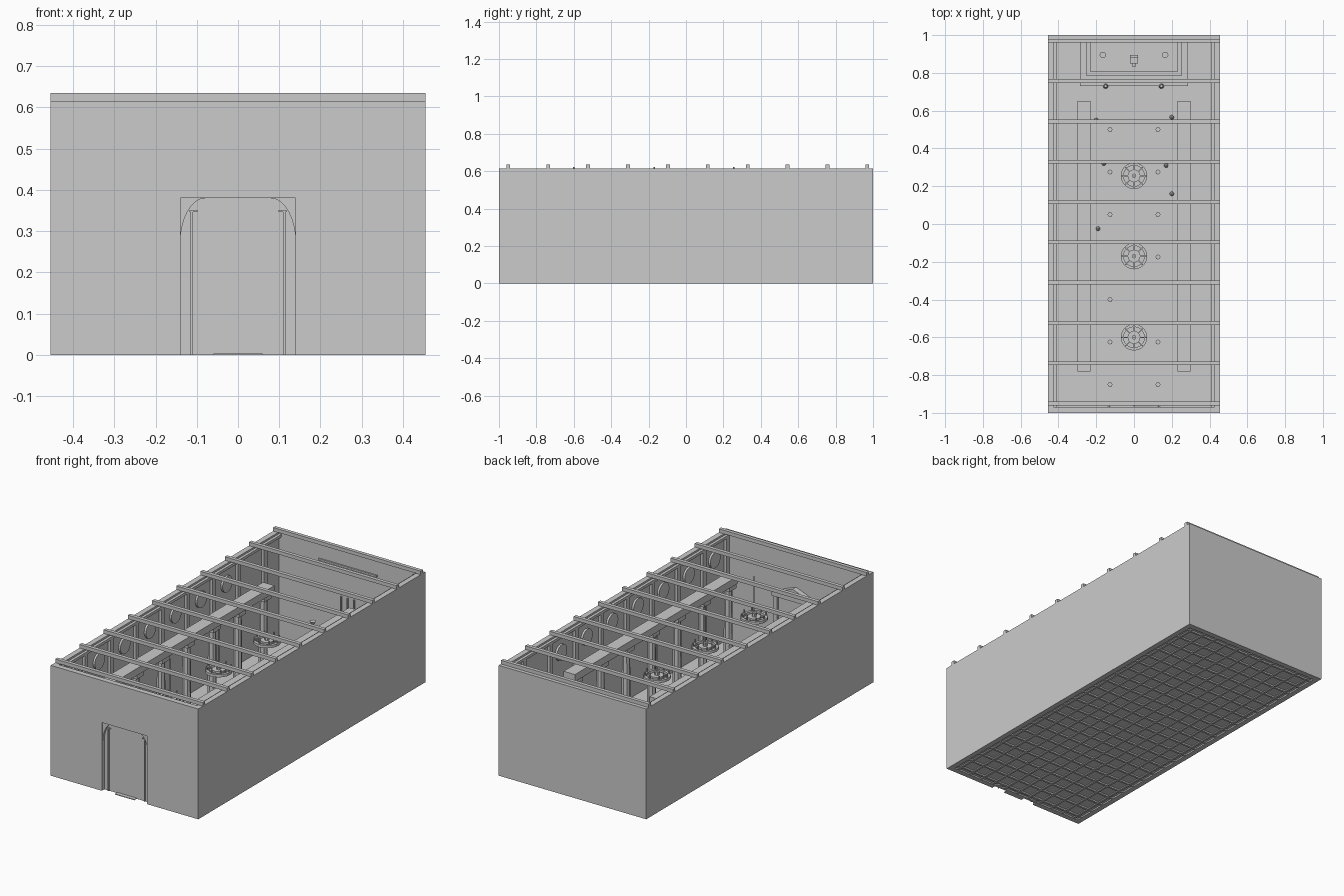
import bpy, bmesh, math, random
from mathutils import Matrix, Vector

random.seed(4)
cube = bpy.data.objects.get("Cube")
if cube:
    bpy.data.objects.remove(cube, do_unlink=True)

stone = bpy.data.materials.new("grey_stone")
stone.use_nodes = True
GREY = (0.6, 0.6, 0.6, 1)
stone.diffuse_color = GREY
stone.node_tree.nodes["Principled BSDF"].inputs["Base Color"].default_value = GREY


def finish(name, bm):
    bmesh.ops.recalc_face_normals(bm, faces=bm.faces)
    mesh = bpy.data.meshes.new(name)
    bm.to_mesh(mesh)
    bm.free()
    mesh.materials.append(stone)
    ob = bpy.data.objects.new(name, mesh)
    bpy.context.collection.objects.link(ob)
    return ob


def add_box(bm, x0, x1, y0, y1, z0, z1):
    m = Matrix.Translation(((x0 + x1) / 2, (y0 + y1) / 2, (z0 + z1) / 2))
    m = m @ Matrix.Diagonal((x1 - x0, y1 - y0, z1 - z0, 1))
    bmesh.ops.create_cube(bm, size=1, matrix=m)


def boxes(name, *items):
    bm = bmesh.new()
    for b in items:
        add_box(bm, *b)
    return finish(name, bm)


def add_cyl(bm, x, y, z0, z1, r0, r1=None, sides=12, turn=None):
    m = Matrix.Translation((x, y, (z0 + z1) / 2))
    if turn:
        m = m @ turn
    bmesh.ops.create_cone(bm, cap_ends=True, segments=sides, radius1=r0,
                          radius2=r0 if r1 is None else r1, depth=z1 - z0, matrix=m)


def prism(name, outline, y0, y1):
    bm = bmesh.new()
    face = bm.faces.new([bm.verts.new((x, y0, z)) for x, z in outline])
    new = bmesh.ops.extrude_face_region(bm, geom=[face])["geom"]
    bmesh.ops.translate(bm, vec=(0, y1 - y0, 0),
                        verts=[v for v in new if isinstance(v, bmesh.types.BMVert)])
    return finish(name, bm)


W, T, H = 0.455, 0.03, 0.615      # half width, wall thickness, wall height
IN = W - T
BAYS = [0.5 - 0.225 * i for i in range(7)]
PILLARS = [0.6 - 0.225 * i for i in range(7)]

# Outer walls
half = [(0.14, 0), (W, 0), (W, H)]
front = [(-0.14, 0.38), (0.14, 0.38)] + half + [(-x, z) for x, z in reversed(half)]
prism("front_wall", front, -1, -1 + T)
boxes("back_wall", (-W, W, 1 - T, 1, 0, H))
for s, side in ((-1, "right"), (1, "left")):
    x0, x1 = sorted((s * IN, s * W))
    boxes(side + "_wall", (x0, x1, -1 + T, 1 - T, 0, H))

# Floor slab with a grid of bars underneath
boxes("floor_slab", (-IN, IN, -1 + T, 1 - T, 0.008, 0.014))
bars = [(x - 0.006, x + 0.006, -1 + T, 1 - T, 0.002, 0.008)
        for x in (-0.4 + 0.08 * i for i in range(11))]
bars += [(-IN, IN, y - 0.006, y + 0.006, 0, 0.008)
         for y in (-0.94 + 0.0855 * i for i in range(23))]
boxes("floor_bars", *bars)

# Roof beams
boxes("roof_beams", *[(-W, W, y - 0.01, y + 0.01, H, H + 0.02)
                      for y in (-0.95 + 0.2133 * i for i in range(10))])

# Doorway: closed door, jamb posts, rounded corners and sill
boxes("door", (-0.14, 0.14, -0.978, -0.965, 0, 0.38))
boxes("door_sill", (-0.06, 0.06, -0.999, -0.975, 0, 0.004))
for s in (-1, 1):
    x0, x1 = sorted((s * 0.109, s * 0.115))
    c0, c1 = sorted((s * 0.098, s * 0.118))
    boxes("door_post", (x0, x1, -0.984, -0.976, 0, 0.35), (c0, c1, -0.984, -0.976, 0.347, 0.352))
    arc = [(s * (0.08 + 0.06 * math.cos(a)), 0.27 + 0.11 * math.sin(a))
           for a in (math.pi / 2 * i / 8 for i in range(9))]
    prism("door_corner", [(s * 0.14, 0.38)] + arc, -0.992, -0.978)
gable = [(-0.13, 0.35), (0.13, 0.35), (0.13, 0.37), (0, 0.42), (-0.13, 0.37)]
prism("inner_door_gable", gable, -0.97, -0.94)
boxes("inner_door_frame", (-0.13, -0.105, -0.97, -0.95, 0, 0.35),
      (0.105, 0.13, -0.97, -0.95, 0, 0.35))

# Side aisles: architraves, pillars, wall pilasters, cornices and round panels
for s in (-1, 1):
    c = s * 0.265
    boxes("architrave", (c - 0.035, c + 0.035, -0.78, 0.65, 0.45, 0.49))
    bm = bmesh.new()
    for y in PILLARS:
        add_box(bm, c - 0.03, c + 0.03, y - 0.03, y + 0.03, 0.014, 0.04)
        add_cyl(bm, c, y, 0.04, 0.425, 0.024, 0.021, 8)
        add_box(bm, c - 0.03, c + 0.03, y - 0.03, y + 0.03, 0.425, 0.45)
    finish("pillars", bm)
    x0, x1 = sorted((s * 0.41, s * IN))
    boxes("wall_pilasters", *[(x0, x1, y - 0.014, y + 0.014, 0.014, 0.59)
                              for y in PILLARS + [0.83, -0.955]])
    boxes("wall_cornice", (x0, x1, -0.97, 0.97, 0.59, 0.605))
    bm = bmesh.new()
    for y in BAYS:
        add_cyl(bm, s * 0.42, y, 0.49, 0.502, 0.045, None, 20, Matrix.Rotation(math.pi / 2, 4, 'Y'))
    bmesh.ops.translate(bm, verts=bm.verts, vec=(0, 0, 0.01))
    finish("round_wall_panels", bm)

    # Candle stands along the central aisle
    bm = bmesh.new()
    for i, y in enumerate(BAYS):
        if (s, i) in ((-1, 3), (1, 4)):
            continue
        add_cyl(bm, s * 0.127, y, 0.014, 0.022, 0.012, None, 8)
        add_cyl(bm, s * 0.127, y, 0.022, 0.12, 0.004, None, 6)
        add_cyl(bm, s * 0.127, y, 0.12, 0.135, 0.006, 0.013, 8)
    finish("aisle_stands", bm)

# Chandeliers: ring, hub, spokes, candles and chain
for y in (0.255, -0.17, -0.6):
    bm = bmesh.new()
    n = 20
    rings = []
    for r, z in ((0.055, 0.385), (0.07, 0.385), (0.07, 0.4), (0.055, 0.4)):
        rings.append([bm.verts.new((r * math.cos(2 * math.pi * i / n),
                                    y + r * math.sin(2 * math.pi * i / n), z)) for i in range(n)])
    for k in range(4):
        a, b = rings[k], rings[(k + 1) % 4]
        for i in range(n):
            j = (i + 1) % n
            bm.faces.new((a[i], a[j], b[j], b[i]))
    add_cyl(bm, 0, y, 0.38, 0.4, 0.034, None, 16)
    add_cyl(bm, 0, y, 0.36, 0.42, 0.012, None, 8)
    add_cyl(bm, 0, y, 0.42, 0.622, 0.003, None, 6)
    for i in range(8):
        a = math.pi / 4 * i
        spoke = Matrix.Translation((0, y, 0.39)) @ Matrix.Rotation(a, 4, 'Z') \
            @ Matrix.Translation((0.035, 0, 0)) @ Matrix.Diagonal((0.06, 0.005, 0.006, 1))
        bmesh.ops.create_cube(bm, size=1, matrix=spoke)
        add_cyl(bm, 0.062 * math.cos(a), y + 0.062 * math.sin(a), 0.4, 0.42, 0.004, None, 6)
    finish("chandelier", bm)

# Dais with steps, front rail, seat and candelabra
boxes("dais", *[(-w, w, y, 0.97, 0.014, z) for w, y, z in
                ((0.285, 0.765, 0.03), (0.255, 0.785, 0.045), (0.23, 0.805, 0.06))])
boxes("dais_front_step", (-0.285, 0.285, 0.73, 0.75, 0.014, 0.022))
boxes("high_seat", (-0.02, 0.02, 0.85, 0.895, 0.06, 0.11), (-0.02, 0.02, 0.88, 0.895, 0.11, 0.19),
      (-0.01, 0.01, 0.835, 0.85, 0.06, 0.075))
bm = bmesh.new()
for x in (-0.165, 0.165):
    add_cyl(bm, x, 0.895, 0.06, 0.07, 0.017)
    add_cyl(bm, x, 0.895, 0.07, 0.2, 0.005, None, 8)
    add_cyl(bm, x, 0.895, 0.2, 0.215, 0.008, 0.017)
for x in (-0.15, 0.145):
    add_cyl(bm, x, 0.73, 0.014, 0.06, 0.014, 0.008, 8)
finish("dais_candelabra", bm)
boxes("back_wall_hanging", (-0.18, 0.18, 0.962, 0.97, 0.525, 0.535),
      *[(x - 0.003, x + 0.003, 0.96, 0.97, 0.25, 0.36) for x in (-0.04, 0, 0.04)])

# Scattered rubble
bm = bmesh.new()
for x, y in ((-0.16, 0.32), (0.17, 0.31), (0.2, 0.16), (0.2, 0.565), (-0.19, -0.025), (-0.2, 0.55)):
    turn = Matrix.Rotation(random.uniform(0, 3), 4, 'Z')
    bmesh.ops.create_icosphere(bm, subdivisions=1, radius=0.013,
                               matrix=Matrix.Translation(Vector((x, y, 0.022))) @ turn)
finish("rubble", bm)
